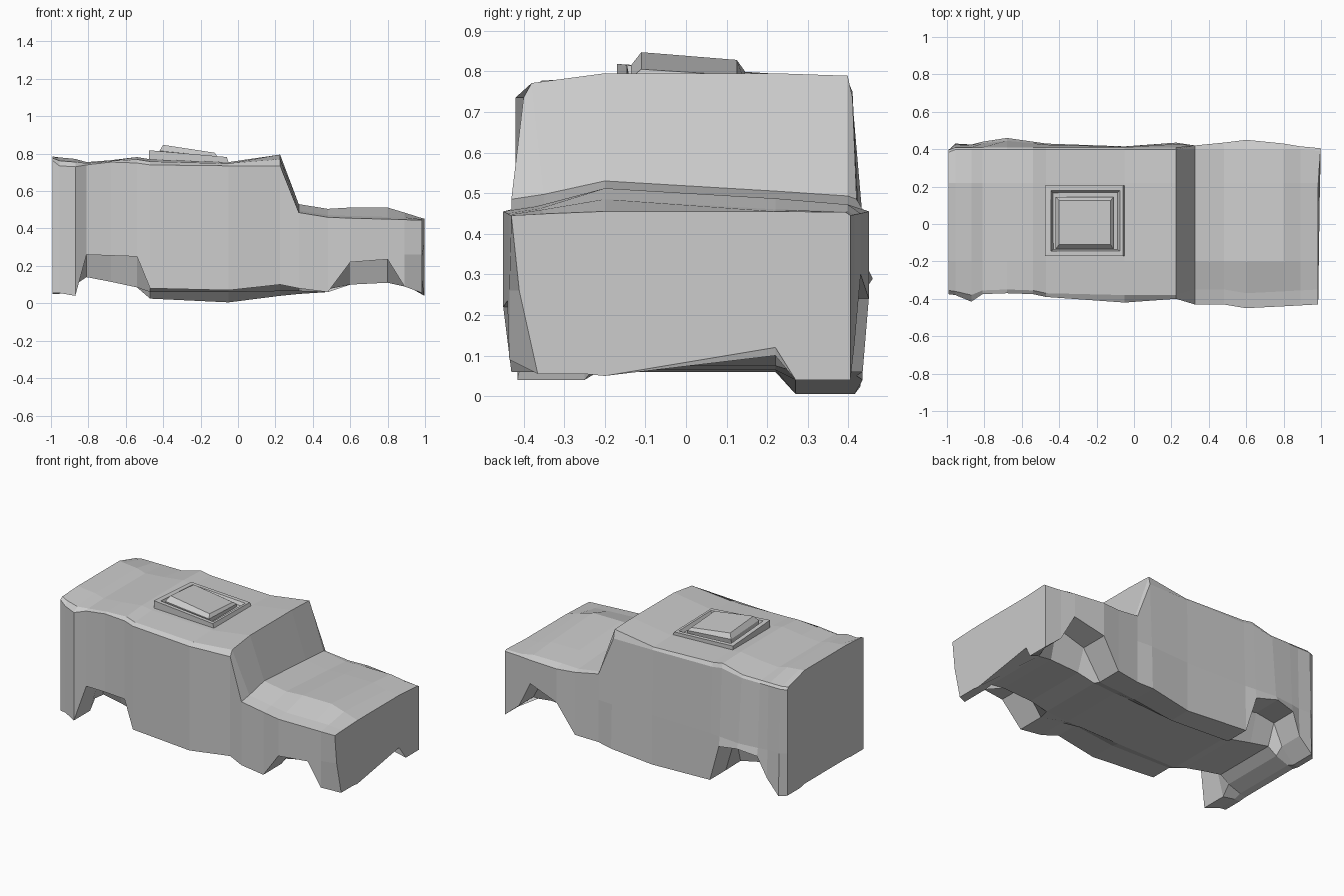
import bpy, bmesh

# Stations: x, near sill z, far sill z, floor z, roof edge z, roof crown z, near y, far y
STATIONS = [
    (-.993, .055, .05, .06, .765, .785, -.375, .395),
    (-.955, .055, .05, .07, .735, .78, -.38, .43),
    (-.87, .04, .14, .10, .73, .772, -.415, .425),
    (-.81, .26, .27, .14, .74, .755, -.375, .44),
    (-.68, .255, .29, .115, .755, .765, -.37, .46),
    (-.54, .25, .26, .085, .75, .782, -.375, .44),
    (-.47, .08, .025, .06, .74, .77, -.39, .43),
    (-.05, .07, .005, .06, .735, .755, -.42, .415),
    (.225, .10, .04, .065, .735, .795, -.40, .435),
    (.325, .08, .05, .065, .485, .53, -.43, .42),
    (.48, .06, .06, .075, .46, .505, -.43, .435),
    (.60, .22, .24, .10, .455, .512, -.45, .45),
    (.80, .235, .30, .11, .45, .512, -.44, .43),
    (.89, .09, .13, .10, .447, .485, -.435, .415),
    (.985, .055, .04, .08, .445, .455, -.43, .405),
]


def make_object(name, sections, cap_ends=True):
    """Skin a row of closed sections with flat faces."""
    bm = bmesh.new()
    rings = [[bm.verts.new(p) for p in s] for s in sections]
    n = len(rings[0])
    for a, b in zip(rings, rings[1:]):
        for i in range(n):
            j = (i + 1) % n
            bm.faces.new((a[i], a[j], b[j], b[i]))
    if cap_ends:
        bm.faces.new(rings[0])
        bm.faces.new(rings[-1])
    bmesh.ops.recalc_face_normals(bm, faces=bm.faces)
    mesh = bpy.data.meshes.new(name)
    bm.to_mesh(mesh)
    bm.free()
    obj = bpy.data.objects.new(name, mesh)
    bpy.context.collection.objects.link(obj)
    return obj


def body_section(x, near, far, floor, edge, crown, yn, yf):
    hood, nose, tail = x > .3, x > .95, x < -.6
    tuck, tip = (.065, .012) if nose else (0, 0)
    # the hood leans down towards the far side, the roof sags at the far rear
    mid_far = max(crown - .025, edge + .01) if hood else crown
    far_crown = max(crown - .04, edge + .008) if hood else crown - .006
    far_edge = edge
    if tail:
        far_crown, far_edge = .74, .725
    near_y, near_z = (yn + .08, edge + .012) if hood else (max(yn, -.40) + .02, edge + (crown - edge) * .6)
    if nose:
        near_z = edge + .004
    y_top = yf if hood else min(yf, .41)
    # front panel edge rises on one side
    floor_near, floor_far = (.05, .12) if nose else (floor, floor)
    return [
        (x, yn + tuck, near), (x, yn + tuck * .3, .26), (x, yn, edge),
        (x, near_y, near_z), (x, -.20, crown),
        (x, .22, mid_far), (x + tip, min(y_top, .41) - .012, far_crown),
        (x + tip, y_top, far_edge),
        (x + tip, y_top * .3 + yf * .7, .32), (x + tip, yf, far),
        (x + tip, .27, far), (x, .22, floor_far), (x, -.20, floor_near), (x, -.25, near),
    ]


# Truck body with hood, windscreen slope and recessed wheel arches
make_object("truck_body", [body_section(*s) for s in STATIONS])


def rect(x0, x1, y0, y1, zs):
    return [(x, y, z) for (x, y), z in zip(((x0, y0), (x1, y0), (x1, y1), (x0, y1)), zs)]


# Sloping frame on the roof
make_object("roof_hatch_frame", [
    rect(-.475, -.05, -.17, .205, (.765, .752, .752, .765)),
    rect(-.475, -.06, -.17, .205, (.818, .782, .775, .795)),
    rect(-.445, -.075, -.145, .18, (.815, .782, .775, .795)),
    rect(-.43, -.09, -.135, .165, (.765, .752, .752, .765)),
], cap_ends=False)

# Tilted hatch lid inside the frame
make_object("roof_hatch_lid", [
    rect(-.42, -.11, -.13, .14, (.765, .755, .755, .765)),
    rect(-.42, -.11, -.135, .145, (.815, .785, .775, .80)),
    rect(-.40, -.125, -.11, .125, (.847, .805, .79, .828)),
], cap_ends=True)
